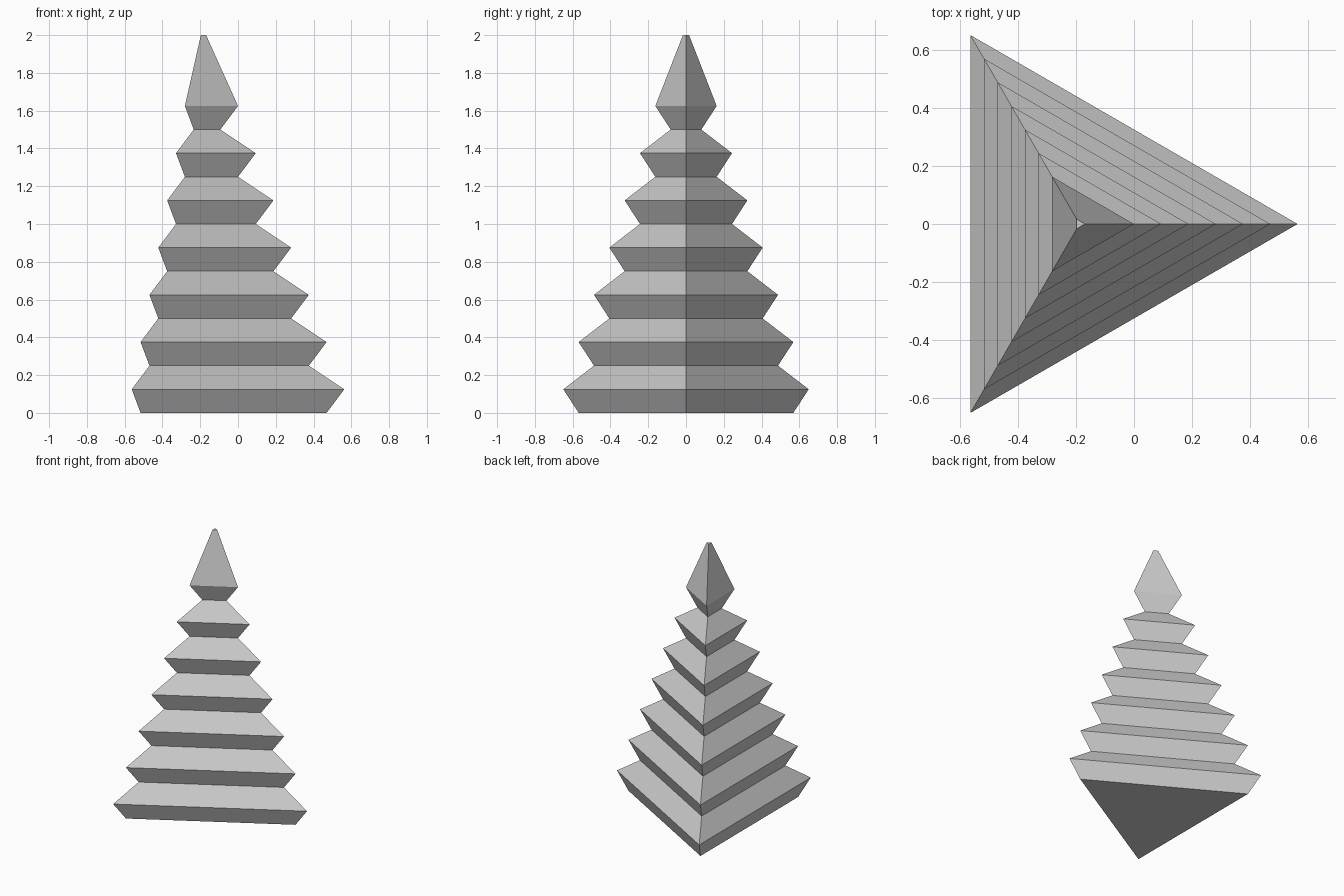
import bpy, bmesh
from math import cos, sin, tau

if "Cube" in bpy.data.objects:
    bpy.data.objects.remove(bpy.data.objects["Cube"])

STEP = 0.09375      # radius change per tier
CENTRE_X = -0.1875  # centroid of the triangular section
TIERS = 7

# Zigzag profile (radius, height): each tier flares out, then tapers in
profile = []
for i in range(TIERS):
    rim = 0.75 - i * STEP
    profile += [(rim - STEP, i * 0.25), (rim, i * 0.25 + 0.125)]
profile.append((0.0188, 2.0))  # blunt tip

# Triangular rings, one corner pointing to +x
bm = bmesh.new()
rings = [[bm.verts.new((CENTRE_X + r * cos(k * tau / 3), r * sin(k * tau / 3), z))
          for k in range(3)] for r, z in profile]

# Flat side faces and end caps
for low, high in zip(rings, rings[1:]):
    for k in range(3):
        n = (k + 1) % 3
        bm.faces.new((low[k], low[n], high[n], high[k]))
bm.faces.new(rings[0][::-1])
bm.faces.new(rings[-1])

mesh = bpy.data.meshes.new("tiered_tree")
bm.to_mesh(mesh)
bm.free()
bpy.context.collection.objects.link(bpy.data.objects.new("tiered_tree", mesh))
